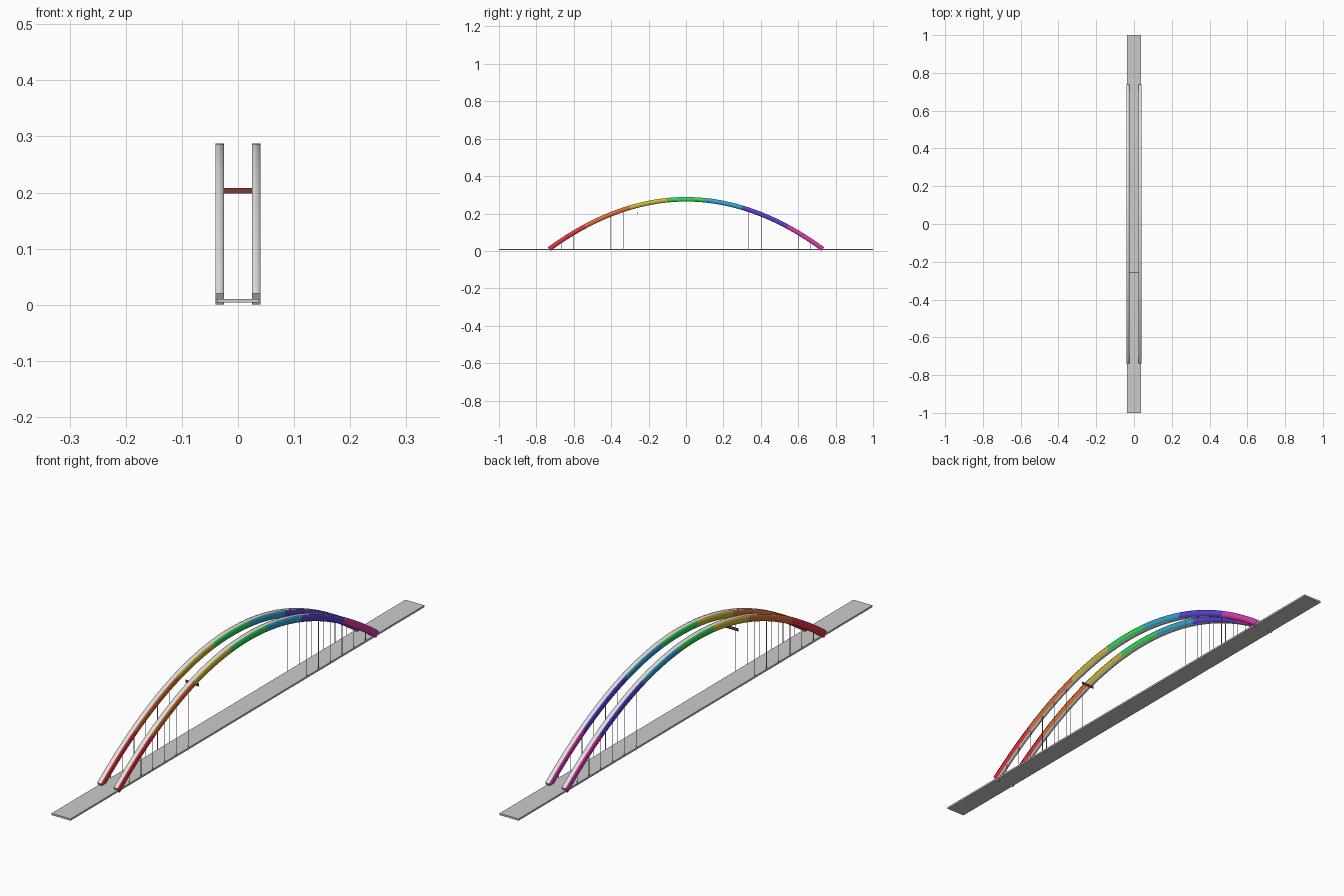
import bpy, bmesh, math

if "Cube" in bpy.data.objects:
    bpy.data.objects.remove(bpy.data.objects["Cube"])


def material(name, r, g, b):
    lin = lambda c: ((c / 255 + 0.055) / 1.055) ** 2.4 if c > 10 else c / 255 / 12.92
    m = bpy.data.materials.new(name)
    m.diffuse_color = (lin(r), lin(g), lin(b), 1)
    m.use_nodes = True
    m.node_tree.nodes["Principled BSDF"].inputs["Base Color"].default_value = m.diffuse_color
    return m


RAINBOW = [
    material("red", 226, 52, 62), material("orange", 220, 112, 54),
    material("yellow", 208, 184, 54), material("green", 54, 214, 88),
    material("blue", 54, 164, 208), material("violet", 88, 66, 212),
    material("magenta", 214, 60, 172)]
DECK_GREY = material("deck grey", 204, 204, 202)
RIB_GREY = material("rib pale grey", 226, 226, 224)
BROWN = material("sign brown", 120, 60, 55)

HALF_SPAN, RISE, BASE = 0.732, 0.266, 0.010
HALF_DEPTH, HALF_WIDTH, RIB_X = 0.012, 0.0075, 0.0325
BREAKS = [-HALF_SPAN, -0.54, -0.30, -0.10, 0.10, 0.30, 0.54, HALF_SPAN]
STEPS = 7


def arch_z(y):
    return BASE + RISE * (1 - (y / HALF_SPAN) ** 2)


def make_object(name, bm, mats):
    bmesh.ops.recalc_face_normals(bm, faces=bm.faces)
    me = bpy.data.meshes.new(name)
    bm.to_mesh(me)
    bm.free()
    for m in mats:
        me.materials.append(m)
    ob = bpy.data.objects.new(name, me)
    bpy.context.collection.objects.link(ob)
    return ob


def box(name, centre, size, mat):
    bm = bmesh.new()
    bmesh.ops.create_cube(bm, size=1)
    for v in bm.verts:
        v.co = [c + a * s for c, a, s in zip(centre, v.co, size)]
    return make_object(name, bm, [mat])


# Arch rib: rectangular section swept along a parabola, rainbow side faces
def arch_rib(name, x):
    bm = bmesh.new()
    ys, colours = [BREAKS[0]], []
    for i in range(7):
        a, b = BREAKS[i], BREAKS[i + 1]
        for k in range(1, STEPS + 1):
            ys.append(a + (b - a) * k / STEPS)
            colours.append(i + 1)
    rings = []
    for y in ys:
        slope = -2 * RISE * y / HALF_SPAN ** 2
        n = math.hypot(slope, 1)
        ny, nz = -slope / n * HALF_DEPTH, HALF_DEPTH / n
        rings.append([bm.verts.new((x + sx * HALF_WIDTH, y + s * ny, arch_z(y) + s * nz))
                      for sx, s in ((-1, -1), (1, -1), (1, 1), (-1, 1))])
    for a, b, c in zip(rings, rings[1:], colours):
        for j in range(4):
            k = (j + 1) % 4
            f = bm.faces.new((a[j], a[k], b[k], b[j]))
            f.material_index = c if j in (1, 3) else 0
            f.smooth = True
    bm.faces.new(rings[0])
    bm.faces.new(rings[-1])
    for e in bm.edges:
        if len(e.link_faces) == 2 and e.calc_face_angle(0) > math.radians(30):
            e.smooth = False
    return make_object(name, bm, [RIB_GREY] + RAINBOW)


# Hanger cables: six at each end of a rib, from deck edge to arch
def hangers(name, x):
    bm = bmesh.new()
    r = 0.0011
    for side in (-1, 1):
        for i in range(6):
            y = side * (0.335 + 0.0665 * i)
            bot, top = 0.004, arch_z(y)
            cyl = bmesh.ops.create_cone(bm, cap_ends=True, segments=8, radius1=r,
                                        radius2=r, depth=top - bot)
            bmesh.ops.translate(bm, verts=cyl["verts"], vec=(x, y, (top + bot) / 2))
    return make_object(name, bm, [DECK_GREY])


# Road deck
box("deck", (0, 0, 0.0073), (0.075, 2.0, 0.0065), DECK_GREY)

# Both arches with their cables
for label, s in (("left", -1), ("right", 1)):
    arch_rib(label + "_arch_rib", s * RIB_X)
    hangers(label + "_hangers", s * 0.0372)

# Blank sign strip hung between the ribs
box("sign_strip", (0, -0.258, 0.203), (0.052, 0.002, 0.010), BROWN)
